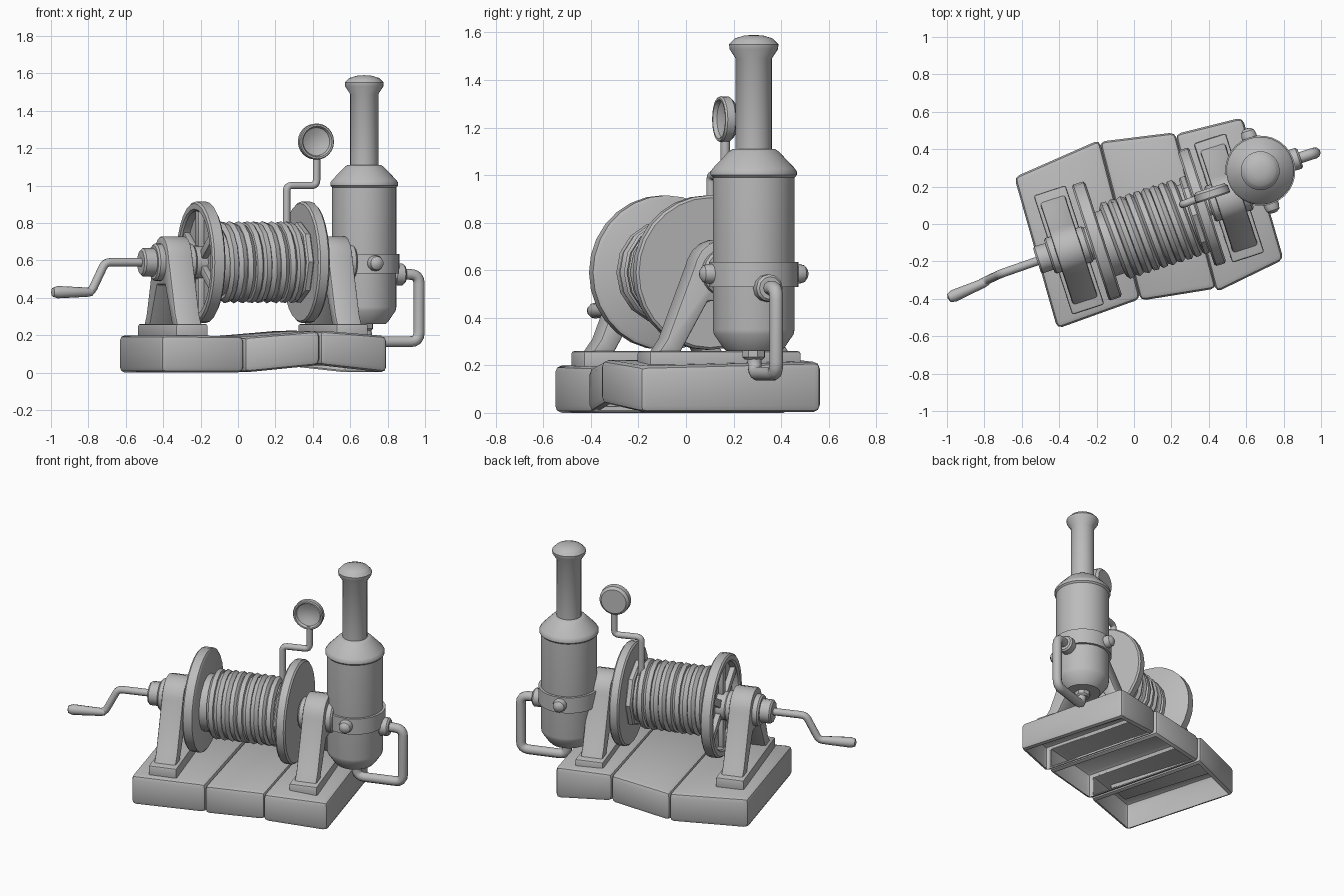
import bpy, bmesh, math
from mathutils import Matrix, Vector

if "Cube" in bpy.data.objects:
    bpy.data.objects.remove(bpy.data.objects["Cube"])

T, R = Matrix.Translation, Matrix.Rotation
ANG = math.radians(18)
grey = bpy.data.materials.new("plain grey")
grey.diffuse_color = (0.5, 0.5, 0.5, 1)
grey.use_nodes = True
grey.node_tree.nodes["Principled BSDF"].inputs["Base Color"].default_value = grey.diffuse_color

# machine frame: x along the axle; AXLE: z along the axle
LOCAL = T((0.08, 0, 0)) @ R(ANG, 4, 'Z')
AXLE = LOCAL @ T((0, 0, 0.59)) @ R(math.pi / 2, 4, 'Y')


def shade(ob, angle=35):
    bpy.ops.object.select_all(action='DESELECT')
    ob.select_set(True)
    bpy.context.view_layer.objects.active = ob
    if ob.type == 'CURVE':
        bpy.ops.object.convert(target='MESH')
        ob = bpy.context.view_layer.objects.active
    bpy.ops.object.shade_smooth_by_angle(angle=math.radians(angle))


def finish(name, bm, matrix=Matrix(), recalc=True):
    if recalc:
        bmesh.ops.recalc_face_normals(bm, faces=bm.faces)
    bm.transform(matrix)
    me = bpy.data.meshes.new(name)
    bm.to_mesh(me)
    bm.free()
    me.materials.append(grey)
    ob = bpy.data.objects.new(name, me)
    bpy.context.collection.objects.link(ob)
    shade(ob)
    return ob


def lathe(name, profile, matrix, sides=24):
    """Revolve (radius, height) points round z; radius 0 makes a pole."""
    bm = bmesh.new()
    rings = []
    for r, h in profile:
        if r == 0:
            rings.append([bm.verts.new((0, 0, h))])
        else:
            rings.append([bm.verts.new((r * math.cos(2 * math.pi * i / sides),
                                        r * math.sin(2 * math.pi * i / sides), h))
                          for i in range(sides)])
    for a, b in zip(rings, rings[1:]):
        for i in range(sides):
            j = (i + 1) % sides
            quad = [a[i % len(a)], a[j % len(a)], b[j % len(b)], b[i % len(b)]]
            bm.faces.new(list(dict.fromkeys(quad)))
    return finish(name, bm, matrix)


def rod(name, r, h0, h1, matrix, sides=24, c=0.01):
    return lathe(name, [(0, h0), (r - c, h0), (r, h0 + c), (r, h1 - c),
                        (r - c, h1), (0, h1)], matrix, sides)


def prism(name, pts, width, matrix, bevel=0.012):
    """Extrude a (y, z) outline along x, with softened edges."""
    bm = bmesh.new()
    f = bm.faces.new([bm.verts.new((-width / 2, y, z)) for y, z in pts])
    ext = bmesh.ops.extrude_face_region(bm, geom=[f])
    bmesh.ops.translate(bm, vec=(width, 0, 0),
                        verts=[g for g in ext['geom'] if isinstance(g, bmesh.types.BMVert)])
    bmesh.ops.recalc_face_normals(bm, faces=bm.faces)
    sharp = [e for e in bm.edges if e.calc_face_angle(0) > math.radians(30)]
    bmesh.ops.bevel(bm, geom=sharp, offset=bevel, segments=2, profile=0.5, affect='EDGES')
    return finish(name, bm, matrix)


def tube(name, pts, radius, bend=0.04, res=3, matrix=Matrix()):
    """Round pipe along a path with rounded corners."""
    pts = [Vector(p) for p in pts]
    path = [pts[0]]
    for a, p, b in zip(pts, pts[1:], pts[2:]):
        if bend == 0:
            path.append(p)
            continue
        s, e = p + (a - p).normalized() * bend, p + (b - p).normalized() * bend
        path += [s * (1 - t) ** 2 + p * 2 * t * (1 - t) + e * t * t
                 for t in (0, 0.25, 0.5, 0.75, 1)]
    path.append(pts[-1])
    cu = bpy.data.curves.new(name, 'CURVE')
    cu.dimensions = '3D'
    cu.bevel_depth, cu.bevel_resolution, cu.use_fill_caps = radius, res, True
    sp = cu.splines.new('POLY')
    sp.points.add(len(path) - 1)
    for q, p in zip(sp.points, path):
        q.co = (*(matrix @ p), 1)
    cu.materials.append(grey)
    ob = bpy.data.objects.new(name, cu)
    bpy.context.collection.objects.link(ob)
    shade(ob, 50)


def slab(name, corners, open_dirs):
    """Hollow base block from (x, y, bottom, top) corners; seam walls are left out."""
    bm = bmesh.new()
    lo = [bm.verts.new((x, y, b)) for x, y, b, t in corners]
    hi = [bm.verts.new((x, y, t)) for x, y, b, t in corners]
    bm.faces.new(lo)
    bm.faces.new(hi)
    for i in range(4):
        j = (i + 1) % 4
        bm.faces.new([lo[i], lo[j], hi[j], hi[i]])
    bmesh.ops.recalc_face_normals(bm, faces=bm.faces)
    bmesh.ops.bevel(bm, geom=list(bm.edges), offset=0.03, segments=2,
                    profile=0.5, affect='EDGES')
    bm.normal_update()
    seam = Vector((math.cos(ANG), math.sin(ANG), 0))
    drop = [f for f in bm.faces if f.calc_area() > 0.03 and
            (f.normal.z < -0.9 or any(f.normal.dot(seam * d) > 0.9 for d in open_dirs))]
    bmesh.ops.delete(bm, geom=drop, context='FACES')
    finish(name, bm, recalc=False)


# base: three tilted blocks
slab("base_left", [(-0.64, 0.25, 0, .2), (-0.41, -0.56, 0, .2),
                   (0.035, -0.40, 0, .195), (-0.185, 0.45, 0, .195)], [1])
slab("base_middle", [(-0.185, 0.44, 0, .19), (0.035, -0.41, 0, .19),
                     (0.44, -0.345, .04, .225), (0.22, 0.49, .04, .225)], [1, -1])
slab("base_right", [(0.22, 0.48, .04, .225), (0.44, -0.365, .04, .225),
                    (0.80, -0.19, 0, .195), (0.58, 0.57, 0, .215)], [-1])

# bearing supports: splayed legs with rounded tops, on foot plates
half = [(0.30, 0.24), (0.25, 0.31), (0.13, 0.62)]
arc = [(0.13 * math.cos(a), 0.60 + 0.13 * math.sin(a))
       for a in [math.radians(20 + 20 * i) for i in range(8)]]
outline = half + arc + [(-y, z) for y, z in reversed(half)]
outline += [(-0.20, 0.24), (-0.07, 0.47), (0.07, 0.47), (0.20, 0.24)]
for side, s in (("left", -1), ("right", 1)):
    at = LOCAL @ T((s * 0.45, 0, 0))
    prism(side + "_support", outline, 0.14, at)
    prism(side + "_foot_plate", [(-.335, .17), (.335, .17), (.335, .26), (-.335, .26)],
          0.18, at)
    rod(side + "_bearing", 0.10, s * 0.45 - 0.11, s * 0.45 + 0.11, AXLE)

# axle, hub and crank
rod("axle", 0.06, -0.60, 0.58, AXLE)
rod("crank_collar", 0.075, -0.63, -0.5, AXLE, 12)
tube("crank_arm", [(-0.48, -0.185, .59), (-0.71, -0.265, .59),
                   (-0.785, -0.30, .43), (-0.85, -0.335, .43)], 0.023, 0.03)
grip = T((-0.78, -0.305, 0.43)) @ Vector((-0.22, -0.095, 0)).to_track_quat('Z', 'Y').to_matrix().to_4x4()
lathe("crank_grip", [(0, 0), (.02, 0), (.025, .03), (.033, .2), (.024, .228), (0, .235)], grip, 12)

# spoked wheel, recessed on its outer side
lathe("left_wheel", [(0, -.255), (.31, -.255), (.325, -.265), (.325, -.32), (.315, -.33),
                     (.285, -.33), (.275, -.32), (.275, -.28), (0, -.28)], AXLE, 28)
rod("left_hub", 0.09, -0.36, -0.27, AXLE, 16)
for i in range(6):
    prism("spoke", [(-.025, .07), (.025, .07), (.025, .29), (-.025, .29)], 0.035,
          LOCAL @ T((-0.298, 0, 0.59)) @ R(i * math.pi / 3, 4, 'X'), 0.006)
rod("right_wheel", 0.325, 0.265, 0.33, AXLE, 28)

# rope drum, end collar and rope coils, slightly off the axle
DRUM = LOCAL @ T((0, -0.03, 0.59)) @ R(math.pi / 2, 4, 'Y')
rod("drum", 0.18, -0.27, 0.27, DRUM, 16)
rod("drum_collar", 0.215, 0.225, 0.27, DRUM, 8)
turns, seg = 9, 16
tube("rope", [(0.193 * math.cos(2 * math.pi * i / seg), 0.193 * math.sin(2 * math.pi * i / seg),
               -0.21 + 0.42 * i / (turns * seg)) for i in range(turns * seg + 1)],
     0.027, 0, 1, DRUM)

# boiler with chimney
BOILER = T((0.675, 0.285, 0)) @ R(ANG, 4, 'Z')
lathe("boiler", [(0, .26), (.115, .26), (.13, .275), (.168, .33), (.172, .35), (.172, .99),
                 (.182, 1.0), (.182, 1.015), (.172, 1.03), (.105, 1.10), (.09, 1.11), (0, 1.11)],
      BOILER, 28)
lathe("chimney", [(0, 1.08), (.076, 1.08), (.076, 1.49), (.102, 1.53), (.104, 1.55),
                  (.09, 1.565), (.08, 1.575), (.04, 1.587), (0, 1.59)], BOILER)
lathe("boiler_band", [(.165, .53), (.188, .53), (.188, .635), (.165, .635)], BOILER, 28)
for a in (90, -90):
    lathe("band_bolt", [(.042, .17), (.042, .2), (.036, .222), (.02, .235), (0, .238)],
          BOILER @ T((0, 0, .585)) @ R(math.radians(a), 4, 'Z') @ R(math.pi / 2, 4, 'Y'), 14)

# drain pipe
rod("pipe_flange", 0.058, 0.16, 0.225,
    BOILER @ T((0, 0, .525)) @ R(math.pi / 2, 4, 'Y'), 12)
rod("pipe_nut", 0.05, 0.225, 0.28, BOILER, 8)
tube("drain_pipe", [(0.82, 0.332, .525), (0.968, 0.38, .525), (0.968, 0.38, .165),
                    (0.685, 0.288, .165), (0.685, 0.288, .28)], 0.03, 0.05)

# gauge on its bent stem
tube("gauge_stem", [(0.26, 0.105, .70), (0.26, 0.105, 1.0), (0.42, 0.165, 1.0),
                    (0.42, 0.165, 1.16)], 0.02, 0.03)
lathe("gauge", [(0, -.03), (.08, -.03), (.095, -.015), (.097, .02), (.092, .028), (.083, .028),
                (.075, .012), (.04, -.002), (0, -.006)],
      T((0.415, 0.165, 1.235)) @ R(ANG, 4, 'Z') @ R(math.pi / 2, 4, 'X'))
